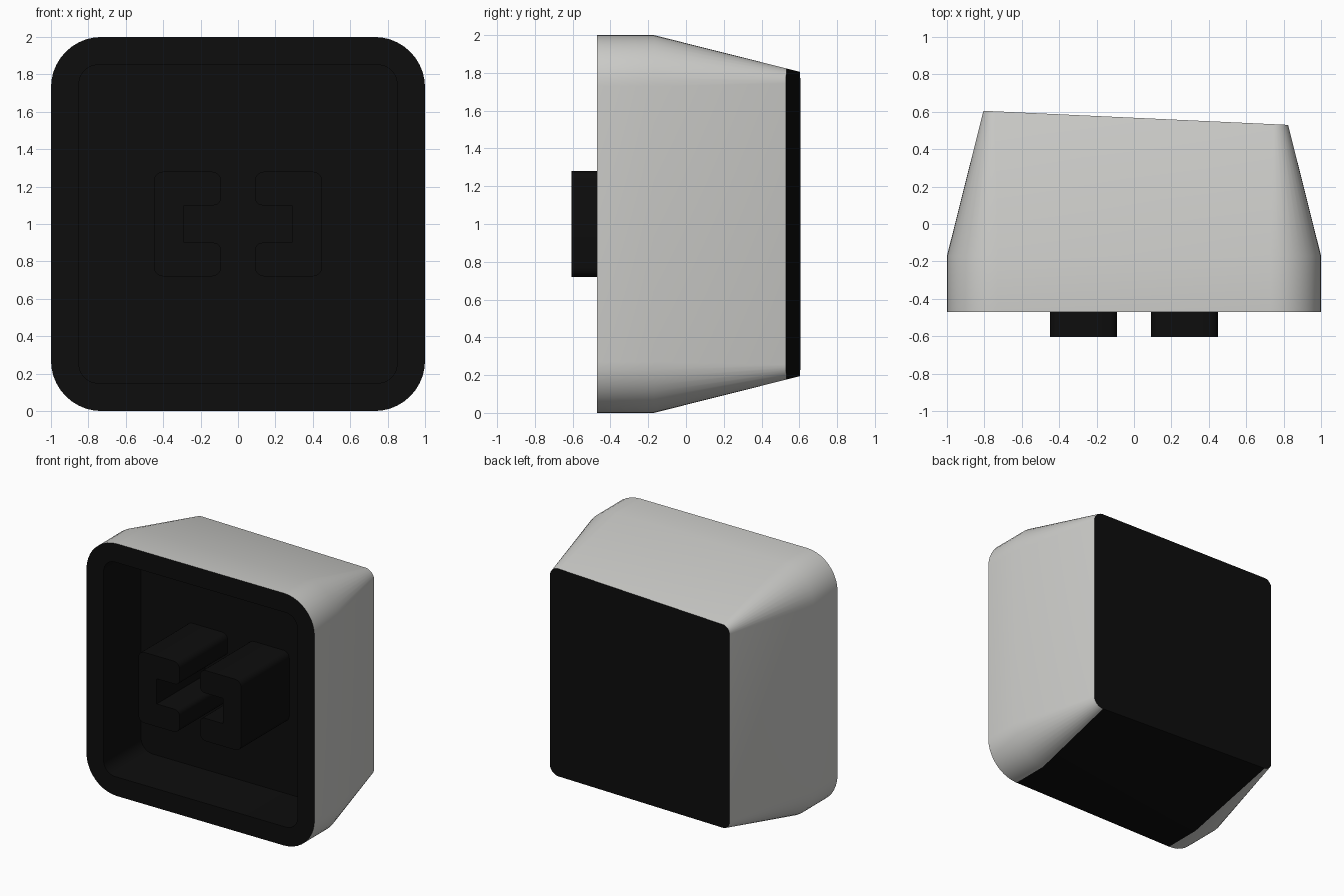
import bpy, bmesh, math

if "Cube" in bpy.data.objects:
    bpy.data.objects.remove(bpy.data.objects["Cube"])

SEG = 10  # segments per rounded corner


def material(name, rgb):
    m = bpy.data.materials.new(name)
    m.diffuse_color = (*rgb, 1)
    m.use_nodes = True
    m.node_tree.nodes["Principled BSDF"].inputs["Base Color"].default_value = m.diffuse_color
    return m


GREY = material("light_grey", (0.60, 0.60, 0.58))
BLACK = material("black", (0.004, 0.004, 0.004))


def rounded_square(half, radius):
    """Counter-clockwise (x, z) outline centred on z = 1."""
    pts = []
    for i, (sx, sz) in enumerate(((1, 1), (-1, 1), (-1, -1), (1, -1))):
        for k in range(SEG + 1):
            a = math.radians(90 * (i + k / SEG))
            pts.append((sx * (half - radius) + radius * math.cos(a),
                        1 + sz * (half - radius) + radius * math.sin(a)))
    return pts


def finish(name, bm, mats):
    bmesh.ops.recalc_face_normals(bm, faces=bm.faces)
    mesh = bpy.data.meshes.new(name)
    bm.to_mesh(mesh)
    bm.free()
    obj = bpy.data.objects.new(name, mesh)
    bpy.context.collection.objects.link(obj)
    for m in mats:
        mesh.materials.append(m)
    bpy.ops.object.select_all(action='DESELECT')
    obj.select_set(True)
    bpy.context.view_layer.objects.active = obj
    bpy.ops.object.shade_smooth_by_angle(angle=math.radians(30))
    return obj


# Hollow cap: cavity floor -> cavity mouth -> rim -> shoulder -> slanted back
FRONT, SHOULDER, BACK, FLOOR = -0.47, -0.17, 0.605, 0.0
outer = rounded_square(1.0, 0.27)
inner = rounded_square(0.85, 0.10)
tip = rounded_square(0.805, 0.06)


def slanted(m, e):
    """Cut the taper line from shoulder to tip with the slanted back plane."""
    a, b = 0.568, -0.0462
    t = (a + b * m[0] - SHOULDER) / (BACK - SHOULDER - b * (e[0] - m[0]))
    return (m[0] + t * (e[0] - m[0]), SHOULDER + t * (BACK - SHOULDER),
            m[1] + t * (e[1] - m[1]))


bm = bmesh.new()
levels = [[(x, FLOOR, z) for x, z in inner], [(x, FRONT, z) for x, z in inner],
          [(x, FRONT, z) for x, z in outer], [(x, SHOULDER, z) for x, z in outer],
          [slanted(m, e) for m, e in zip(outer, tip)]]
rings = [[bm.verts.new(p) for p in level] for level in levels]
n = len(outer)
bottom_strip = 3 * (SEG + 1) - 1  # flat underside between the lower corners
for r in range(len(rings) - 1):
    for i in range(n):
        j = (i + 1) % n
        f = bm.faces.new((rings[r][i], rings[r][j], rings[r + 1][j], rings[r + 1][i]))
        f.material_index = 1 if r < 2 or i == bottom_strip else 0
for ring in (rings[0], rings[-1]):
    bm.faces.new(ring).material_index = 1
finish("cap_shell", bm, [GREY, BLACK])


# Two C-shaped stem halves facing each other
def stem(name, side):
    # corner x, z, rounding radius
    corners = [(0.45, 0.72, 0.05), (0.45, 1.28, 0.05), (0.09, 1.28, 0.05),
               (0.09, 1.10, 0.04), (0.29, 1.10, 0), (0.29, 0.90, 0),
               (0.09, 0.90, 0.04), (0.09, 0.72, 0.05)]
    pts = []
    for i, (x, z, r) in enumerate(corners):
        if r == 0:
            pts.append((x, z))
            continue
        # unit directions towards both neighbouring corners
        dirs = []
        for nx, nz, _ in (corners[i - 1], corners[(i + 1) % len(corners)]):
            d = math.hypot(nx - x, nz - z)
            dirs.append(((nx - x) / d, (nz - z) / d))
        (px, pz), (qx, qz) = dirs
        for k in range(6):
            a = math.radians(18 * k)
            u, v = r * (1 - math.sin(a)), r * (1 - math.cos(a))
            pts.append((x + u * px + v * qx, z + u * pz + v * qz))
    bm = bmesh.new()
    face = bm.faces.new([bm.verts.new((side * x, -0.605, z)) for x, z in pts])
    new = bmesh.ops.extrude_face_region(bm, geom=[face])["geom"]
    bmesh.ops.translate(bm, vec=(0, FLOOR + 0.605, 0),
                        verts=[g for g in new if isinstance(g, bmesh.types.BMVert)])
    finish(name, bm, [BLACK])


stem("stem_left", -1)
stem("stem_right", 1)
